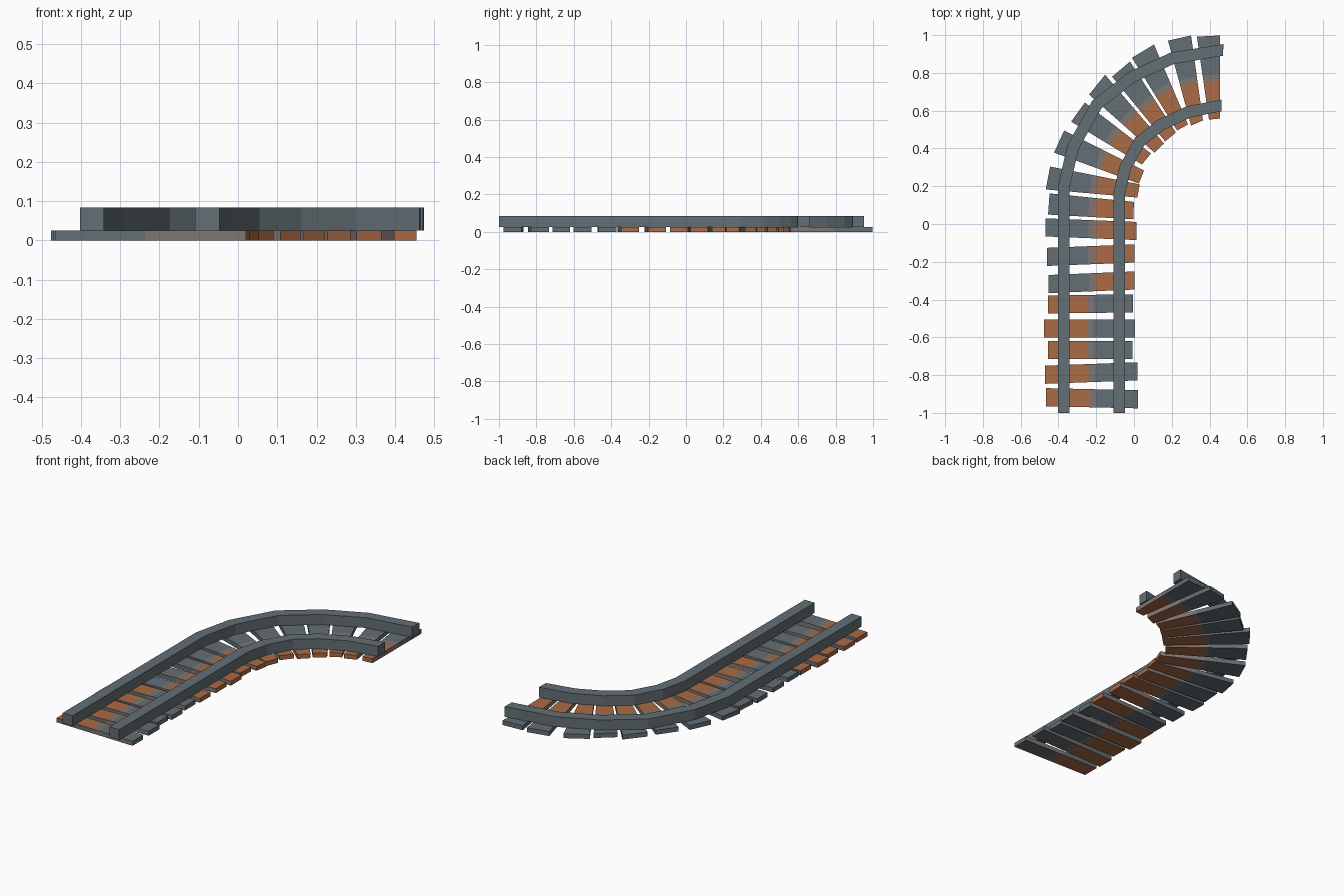
import bpy
from mathutils import Vector

if "Cube" in bpy.data.objects:
    bpy.data.objects.remove(bpy.data.objects["Cube"])


def material(name, color):
    m = bpy.data.materials.new(name)
    m.diffuse_color = (*color, 1)
    m.use_nodes = True
    m.node_tree.nodes["Principled BSDF"].inputs["Base Color"].default_value = m.diffuse_color
    return m


slate = material("slate grey", (0.125, 0.156, 0.172))
rust = material("rust orange", (0.40, 0.145, 0.058))
taupe = material("taupe", (0.21, 0.18, 0.17))

TIE_TOP, RAIL_TOP = 0.025, 0.083


def sweep(name, sections, z0, z1, mats, pick):
    """Box strip through pairs of (left, right) plan points; pick(side, i) gives the material."""
    verts = []
    for a, b in sections:
        verts += [(a[0], a[1], z0), (b[0], b[1], z0), (b[0], b[1], z1), (a[0], a[1], z1)]
    n = len(sections)
    faces, idx = [(3, 2, 1, 0)], [pick("end", 0)]
    for i in range(n - 1):
        for k, side in enumerate(("bottom", "side", "top", "side")):
            o, q = i * 4, (k + 1) % 4
            faces.append((o + k, o + q, o + 4 + q, o + 4 + k))
            idx.append(pick(side, i))
    e = (n - 1) * 4
    faces.append((e, e + 1, e + 2, e + 3))
    idx.append(pick("end", n - 2))
    me = bpy.data.meshes.new(name)
    me.from_pydata(verts, [], faces)
    for m in mats:
        me.materials.append(m)
    for p, c in zip(me.polygons, idx):
        p.material_index = c
    ob = bpy.data.objects.new(name, me)
    bpy.context.collection.objects.link(ob)
    # consistent outward normals
    import bmesh
    bm = bmesh.new()
    bm.from_mesh(me)
    bmesh.ops.recalc_face_normals(bm, faces=bm.faces)
    bm.to_mesh(me)
    bm.free()


# rails: one centre line, offset to both sides with mitred joints
path = [Vector(p) for p in ((-0.225, -1), (-0.225, 0.178), (-0.184, 0.355), (-0.083, 0.535),
                            (0.068, 0.653), (0.245, 0.735), (0.468, 0.775))]


def left_normal(i):
    if i == 0:
        return Vector((-1, 0))
    if i == len(path) - 1:
        return Vector((0.03, 1))
    d1 = (path[i] - path[i - 1]).normalized()
    d2 = (path[i + 1] - path[i]).normalized()
    n1, n2 = Vector((-d1.y, d1.x)), Vector((-d2.y, d2.x))
    b = (n1 + n2).normalized()
    return b / b.dot(n1)


for name, off in (("outer_rail", 0.147), ("inner_rail", -0.147)):
    secs = [(p + left_normal(i) * (off + 0.031), p + left_normal(i) * (off - 0.031))
            for i, p in enumerate(path)]
    sweep(name, secs, TIE_TOP, RAIL_TOP, [slate], lambda s, i: 0)

# sleepers: corners of the outer end, then of the inner end
straight = [  # outer x, outer y centre, inner x, inner y centre
    (-0.465, -0.917, 0.02, -0.928), (-0.47, -0.798, 0.018, -0.78),
    (-0.455, -0.667, -0.008, -0.667), (-0.476, -0.553, 0.005, -0.553),
    (-0.455, -0.426, -0.006, -0.42), (-0.452, -0.318, 0.003, -0.299),
    (-0.46, -0.174, 0.003, -0.156), (-0.468, -0.018, 0.014, -0.037)]
ties = [((x0, y0 + 0.048), (x0, y0 - 0.048), (x1, y1 + 0.048), (x1, y1 - 0.048))
        for x0, y0, x1, y1 in straight]
ties += [  # tapered sleepers of the bend
    ((-0.447, 0.162), (-0.455, 0.05), (0.0, 0.117), (-0.004, 0.025)),
    ((-0.444, 0.304), (-0.467, 0.183), (0.03, 0.21), (0.018, 0.14)),
    ((-0.37, 0.495), (-0.423, 0.378), (0.053, 0.283), (0.026, 0.214)),
    ((-0.26, 0.643), (-0.333, 0.542), (0.09, 0.373), (0.042, 0.315)),
    ((-0.153, 0.79), (-0.238, 0.685), (0.159, 0.426), (0.108, 0.378)),
    ((-0.021, 0.86), (-0.116, 0.78), (0.222, 0.484), (0.165, 0.437)),
    ((0.106, 0.95), (-0.011, 0.88), (0.286, 0.527), (0.228, 0.495)),
    ((0.302, 0.998), (0.18, 0.971), (0.365, 0.548), (0.302, 0.521)),
    ((0.455, 0.998), (0.333, 0.992), (0.455, 0.558), (0.397, 0.553))]

for n, (a, b, c, d) in enumerate(ties):
    a, b, c, d = map(Vector, (a, b, c, d))
    first_group = n < 5
    secs = [(a.lerp(c, t), b.lerp(d, t)) for t in (0, 0.47, 0.54, 1)]

    def pick(side, i, flip=first_group):
        if side == "side":
            return (0, 2, 2)[i]
        return (1, 2, 0)[i] if flip else (0, 2, 1)[i]

    sweep(f"sleeper_{n + 1}", secs, 0, TIE_TOP, [slate, rust, taupe], pick)
